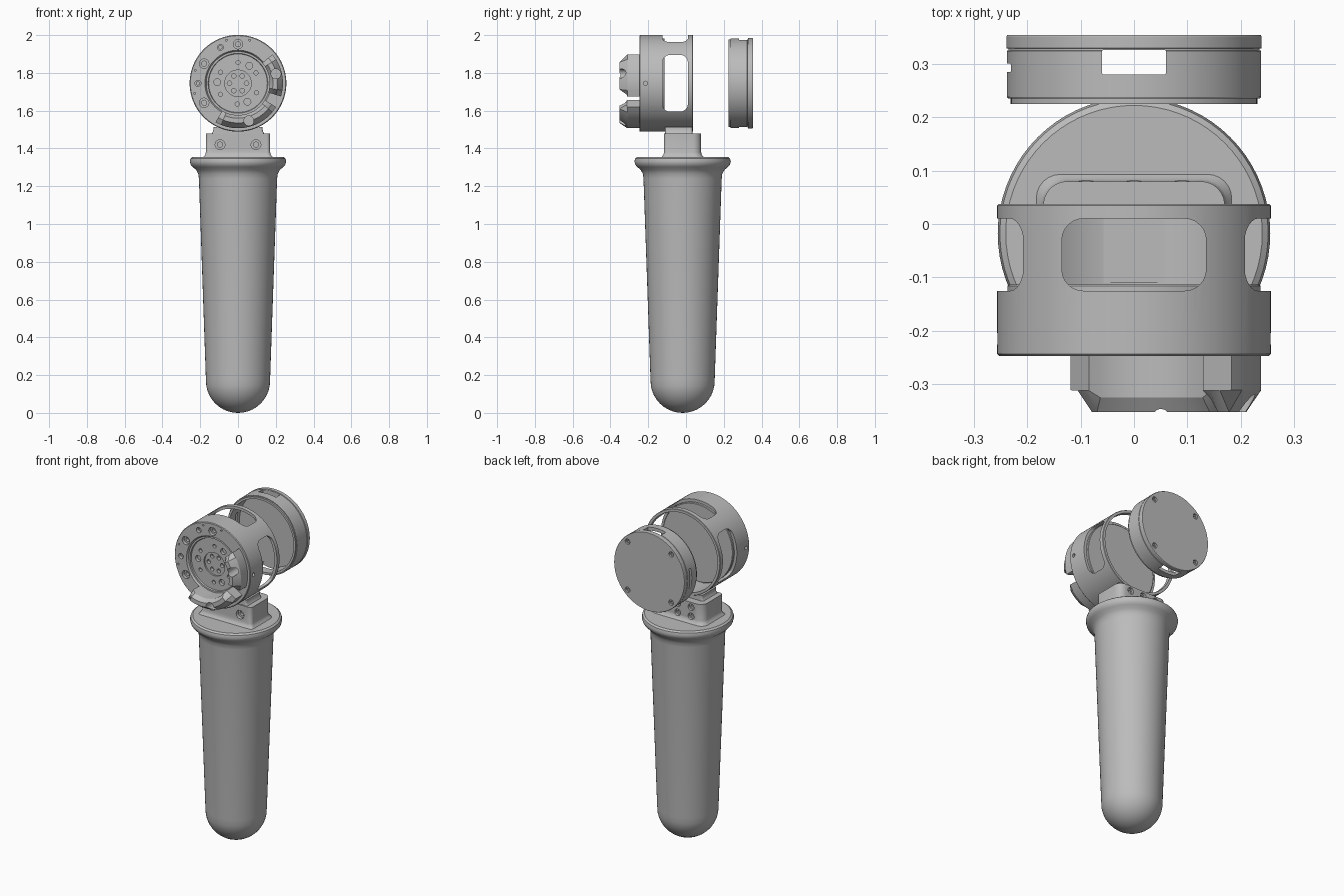
import bpy, bmesh
from math import cos, sin, radians, pi
from mathutils import Matrix, Vector

cube = bpy.data.objects.get("Cube")
if cube:
    bpy.data.objects.remove(cube, do_unlink=True)

grey = bpy.data.materials.new("plain grey")
grey.use_nodes = True
COLOUR = (0.5, 0.5, 0.5, 1)
grey.diffuse_color = COLOUR
grey.node_tree.nodes["Principled BSDF"].inputs["Base Color"].default_value = COLOUR

AXIS = 1.745                                  # height of the head's axis
HANDLE_Y = -0.018
INWARD = Matrix.Rotation(-pi / 2, 4, 'X')     # local z becomes +y
OUTWARD = Matrix.Rotation(pi / 2, 4, 'X')     # local z becomes -y
SIDE = Matrix.Rotation(pi / 2, 4, 'Y')        # local z becomes +x
HEAD = Matrix.Translation((0, 0, AXIS)) @ INWARD


def lathe(bm, profile, matrix, steps=64):
    """Revolve (radius, height) points about local z."""
    part = bmesh.new()
    vs = [part.verts.new((r, 0, h)) for r, h in profile]
    es = [part.edges.new(pair) for pair in zip(vs, vs[1:])]
    bmesh.ops.spin(part, geom=vs + es, cent=(0, 0, 0), axis=(0, 0, 1),
                   angle=2 * pi, steps=steps)
    bmesh.ops.remove_doubles(part, verts=part.verts, dist=1e-5)
    merge(bm, part, matrix)


def merge(bm, part, matrix):
    bmesh.ops.recalc_face_normals(part, faces=part.faces)
    bmesh.ops.transform(part, matrix=matrix, verts=part.verts)
    mesh = bpy.data.meshes.new("scratch")
    part.to_mesh(mesh)
    part.free()
    bm.from_mesh(mesh)
    bpy.data.meshes.remove(mesh)


def skin(bm, rings, matrix=Matrix()):
    """Join equal closed rings of points and cap both ends."""
    part = bmesh.new()
    loops = [[part.verts.new(p) for p in ring] for ring in rings]
    n = len(loops[0])
    for a, b in zip(loops, loops[1:]):
        for i in range(n):
            j = (i + 1) % n
            part.faces.new((a[i], a[j], b[j], b[i]))
    part.faces.new(loops[0])
    part.faces.new(loops[-1])
    merge(bm, part, matrix)


def rounded(x0, x1, y0, y1, r, back=None):
    """Rounded rectangle; back sets a larger radius for the +y corners."""
    pts = []
    for sx, sy, start in ((1, 1, 0), (-1, 1, 90), (-1, -1, 180), (1, -1, 270)):
        q = back if back and sy > 0 else r
        cx = x1 - q if sx > 0 else x0 + q
        cy = y1 - q if sy > 0 else y0 + q
        for k in range(7):
            a = radians(start + 15 * k)
            pts.append((cx + q * cos(a), cy + q * sin(a)))
    return pts


def prism(bm, outline, z0, z1, matrix=Matrix()):
    skin(bm, [[(x, y, z) for x, y in outline] for z in (z0, z1)], matrix)


def hole(bm, pos, r, depth, frame, stepped=True):
    """Blind hole, with a narrower bore below the counterbore."""
    prof = [(0, -0.02), (r, -0.02), (r, depth)]
    if stepped:
        prof += [(r * 0.55, depth), (r * 0.55, depth * 1.8), (0, depth * 1.8)]
    else:
        prof += [(0, depth)]
    lathe(bm, prof, Matrix.Translation(pos) @ frame, 20)


def finish(name, bm, cutter=None):
    mesh = bpy.data.meshes.new(name)
    bm.to_mesh(mesh)
    bm.free()
    obj = bpy.data.objects.new(name, mesh)
    bpy.context.collection.objects.link(obj)
    bpy.ops.object.select_all(action='DESELECT')
    obj.select_set(True)
    bpy.context.view_layer.objects.active = obj
    if cutter:
        tool = finish_cutter(cutter)
        mod = obj.modifiers.new("cut", 'BOOLEAN')
        mod.operation, mod.solver, mod.object = 'DIFFERENCE', 'EXACT', tool
        bpy.ops.object.modifier_apply(modifier=mod.name)
        bpy.data.objects.remove(tool, do_unlink=True)
    obj.data.materials.clear()
    obj.data.materials.append(grey)
    bpy.ops.object.shade_smooth_by_angle(angle=radians(30))
    return obj


def finish_cutter(bm):
    mesh = bpy.data.meshes.new("cutter")
    bm.to_mesh(mesh)
    bm.free()
    tool = bpy.data.objects.new("cutter", mesh)
    tool.hide_render = True
    bpy.context.collection.objects.link(tool)
    return tool


def polar(angle, r, y):
    a = radians(angle)
    return Vector((r * cos(a), y, AXIS + r * sin(a)))


# Handle: round tip, tapered grip, flared collar
bm = bmesh.new()
tip = [(0.17 * sin(radians(a)), 0.17 - 0.17 * cos(radians(a))) for a in range(0, 90, 9)]
grip = [(0.17, 0.18), (0.207, 1.24), (0.21, 1.265), (0.222, 1.287), (0.24, 1.302),
        (0.251, 1.315), (0.255, 1.332), (0.251, 1.347), (0.24, 1.355), (0, 1.355)]
lathe(bm, tip + grip, Matrix.Translation((0, HANDLE_Y, 0)), 72)
finish("handle", bm)

# Neck block with filleted foot and screw holes front and back
bm, cut = bmesh.new(), bmesh.new()
rings = []
for z, grow in ((1.35, 0.016), (1.358, 0.011), (1.366, 0.004), (1.38, 0), (1.48, 0)):
    rings.append([(x, y, z) for x, y in
                  rounded(-0.17 - grow, 0.17 + grow, -0.116 - grow, 0.08 + grow, 0.02, 0.045)])
skin(bm, rings)
for x in (-0.095, 0.095):
    hole(cut, (x, -0.116, 1.42), 0.026, 0.02, INWARD)
for x in (-0.09, 0, 0.09):
    for z in (1.395, 1.45):
        hole(cut, (x, 0.08, z), 0.02, 0.015, OUTWARD)
finish("neck", bm, cut)

# Pedestal between neck and head
bm = bmesh.new()
rings = [[(x, y, z) for x, y in rounded(-0.13 - g, 0.13 + g, -0.11, 0.034, 0.012)]
         for z, g in ((1.475, 0.012), (1.487, 0.004), (1.5, 0), (1.513, 0))]
skin(bm, rings)
finish("pedestal", bm)

# Head housing: recessed front face, open back, windows on three sides
bm, cut = bmesh.new(), bmesh.new()
lathe(bm, [(0, -0.218), (0.07, -0.218), (0.07, -0.228), (0.155, -0.228), (0.158, -0.236),
           (0.168, -0.236), (0.175, -0.247), (0.252, -0.247), (0.256, -0.243),
           (0.256, 0.035), (0.254, 0.037), (0.239, 0.037), (0.239, -0.13), (0, -0.13)], HEAD, 96)
prism(cut, rounded(-0.135, 0.135, -0.125, 0.01, 0.04), AXIS + 0.15, AXIS + 0.3)
for x0, x1 in ((-0.3, -0.15), (0.15, 0.3)):
    prism(cut, rounded(-0.15, 0.15, -0.125, 0.01, 0.04), x0, x1,
          Matrix.Translation((0, 0, AXIS)) @ SIDE)
for a in (150, 210, 90, 14, -74):
    hole(cut, polar(a, 0.207, -0.247), 0.025, 0.02, INWARD)
for a in (180, 116):
    hole(cut, polar(a, 0.212, -0.247), 0.016, 0.02, INWARD)
for a in (75, 163, 193, 105):
    hole(cut, polar(a, 0.236, -0.247), 0.005, 0.01, INWARD, False)
for a in (57, 177, 297):
    hole(cut, polar(a, 0.11, -0.228), 0.018, 0.02, INWARD, False)
for a in (30, 90, 148, 212, 268, 333):
    hole(cut, polar(a, 0.11, -0.228), 0.011, 0.02, INWARD, False)
for k in range(6):
    hole(cut, polar(60 * k, 0.045, -0.218), 0.012, 0.02, INWARD, False)
for s in (-1, 1):
    hole(cut, (s * 0.256, -0.215, AXIS), 0.011, 0.03,
         SIDE if s < 0 else SIDE.inverted(), False)
finish("head_housing", bm, cut)

# Inner boss seen through the windows
bm = bmesh.new()
lathe(bm, [(0, -0.135), (0.237, -0.135), (0.237, -0.116), (0.234, -0.113), (0, -0.113)], HEAD, 96)
finish("inner_boss", bm)


# Curved clamps on the front face, chamfered at the rim and both ends
def clamp(name, start, end, screw):
    bm, cut = bmesh.new(), bmesh.new()
    count = 16
    angles = [start] + [start + 8 + (end - start - 16) * k / count for k in range(count + 1)] + [end]
    rings = []
    for a in angles:
        front = -0.312 if a in (start, end) else -0.352
        profile = [(0.168, -0.24), (0.168, max(front, -0.325)), (0.185, front),
                   (0.21, front), (0.238, max(front, -0.312) + 0.001), (0.238, -0.24)]
        rings.append([polar(a, r, y) for r, y in profile])
    skin(bm, rings)
    hole(cut, polar(screw, 0.207, -0.352), 0.026, 0.095, INWARD, False)
    finish(name, bm, cut)


clamp("side_clamp", -17, 40, 14)
clamp("lower_clamp", -120, -32, -74)

# Detached rear cap: hollow rim, slots, back plate with four screw holes
bm, cut = bmesh.new(), bmesh.new()
lathe(bm, [(0, 0.326), (0.218, 0.326), (0.218, 0.225), (0.231, 0.225), (0.231, 0.235),
           (0.236, 0.235), (0.238, 0.238), (0.238, 0.324), (0.235, 0.325), (0.235, 0.328),
           (0.239, 0.329), (0.239, 0.351), (0.237, 0.354), (0, 0.354)], HEAD, 96)
slot = rounded(-0.06, 0.06, 0.28, 0.3255, 0.003)
prism(cut, slot, AXIS + 0.19, AXIS + 0.3)
prism(cut, slot, AXIS - 0.3, AXIS - 0.19)
prism(cut, rounded(-0.06, 0.06, 0.284, 0.3, 0.006), -0.3, -0.19,
      Matrix.Translation((0, 0, AXIS)) @ SIDE)
for a in (45, 135, 225, 315):
    hole(cut, polar(a, 0.208, 0.354), 0.016, 0.012, OUTWARD)
finish("rear_cap", bm, cut)
